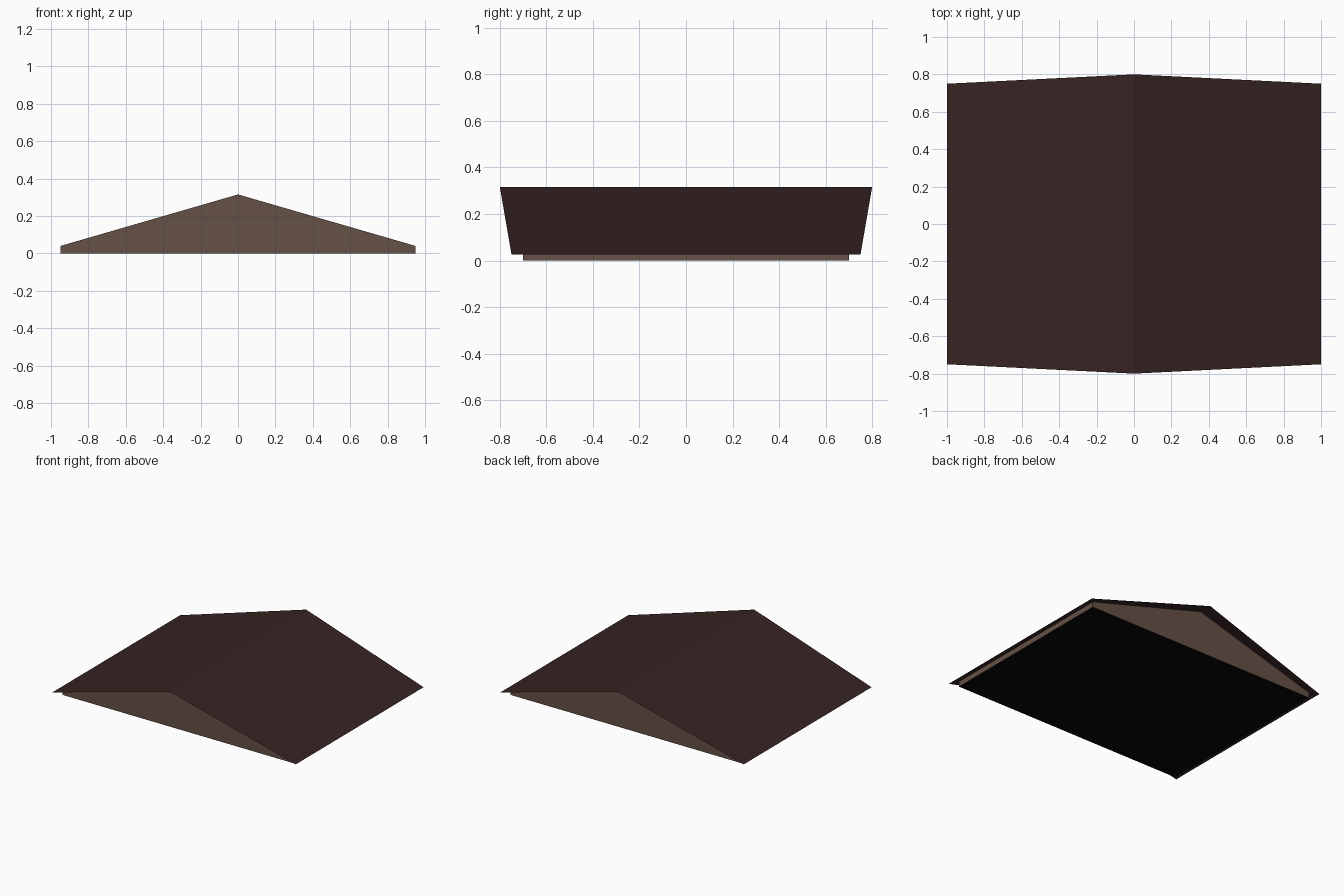
import bpy

if "Cube" in bpy.data.objects:
    bpy.data.objects.remove(bpy.data.objects["Cube"])

EAVE_Z, RIDGE_Z = 0.025, 0.315   # roof heights
WALL_X, WALL_Y = 0.95, 0.70      # half size of the gable body
WALL_Z = RIDGE_Z - (RIDGE_Z - EAVE_Z) * WALL_X


def material(name, rgb):
    m = bpy.data.materials.new(name)
    m.diffuse_color = (*rgb, 1)
    m.use_nodes = True
    m.node_tree.nodes["Principled BSDF"].inputs["Base Color"].default_value = m.diffuse_color
    return m


def build(name, verts, faces, mats):
    mesh = bpy.data.meshes.new(name)
    mesh.from_pydata(verts, [], faces)
    for m in mats:
        mesh.materials.append(m)
    mesh.update()
    obj = bpy.data.objects.new(name, mesh)
    bpy.context.collection.objects.link(obj)
    return obj


roof_mat = material("dark maroon roof", (0.038, 0.017, 0.017))
wall_mat = material("brown wall", (0.130, 0.082, 0.061))
base_mat = material("black underside", (0.002, 0.002, 0.002))

# Roof: two thin sheets, the ridge overhanging further than the eaves
roof_verts = [(x, s * (0.80 if x == 0 else 0.75), RIDGE_Z if x == 0 else EAVE_Z)
              for s in (-1, 1) for x in (-1, 0, 1)]
build("roof", roof_verts, [(0, 1, 4, 3), (1, 2, 5, 4)], [roof_mat])

# Gable body: open on top under the roof
profile = [(-WALL_X, 0), (WALL_X, 0), (WALL_X, WALL_Z), (0, RIDGE_Z), (-WALL_X, WALL_Z)]
verts = [(x, s * WALL_Y, z) for s in (-1, 1) for x, z in profile]
faces = [(0, 1, 2, 3, 4), (9, 8, 7, 6, 5),      # gable ends
         (1, 6, 7, 2), (0, 4, 9, 5),            # low side walls
         (0, 5, 6, 1)]                          # underside
body = build("gable_body", verts, faces, [wall_mat, base_mat])
for p in body.data.polygons:
    p.material_index = 1 if p.normal.z < -0.9 else 0
